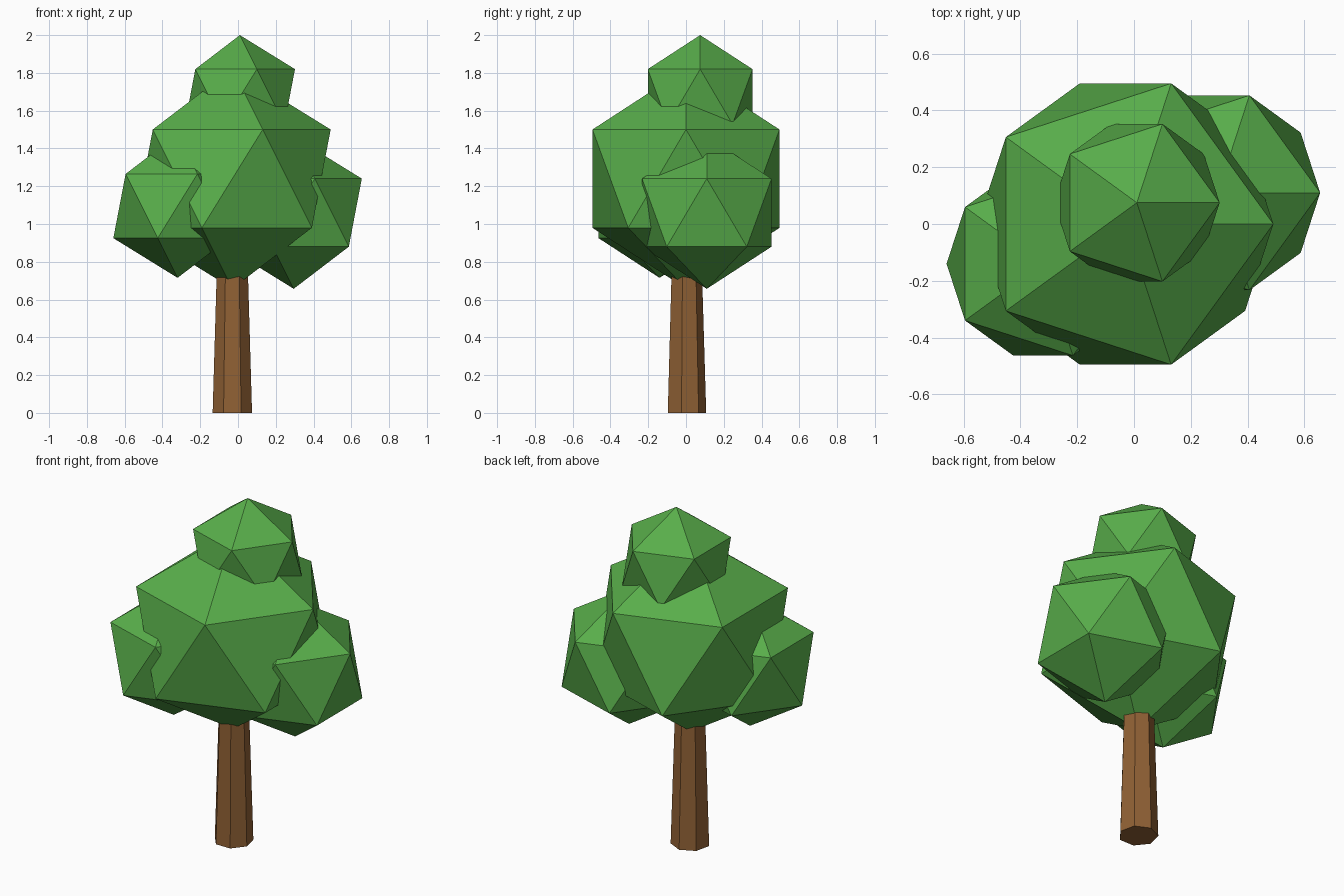
import bpy

cube = bpy.data.objects.get("Cube")
if cube:
    bpy.data.objects.remove(cube, do_unlink=True)


def make_material(name, rgb):
    mat = bpy.data.materials.new(name)
    mat.use_nodes = True
    color = (*rgb, 1.0)
    mat.diffuse_color = color
    for node in mat.node_tree.nodes:
        if node.type == 'BSDF_PRINCIPLED':
            node.inputs["Base Color"].default_value = color
            node.inputs["Roughness"].default_value = 0.9
    return mat


leaf_green = make_material("leaf_green", (0.098, 0.42, 0.069))
bark_brown = make_material("bark_brown", (0.28, 0.119, 0.035))


def finish(name, mat):
    obj = bpy.context.object
    obj.name = obj.data.name = name
    obj.data.materials.append(mat)


# Tapered seven-sided trunk, its top buried in the crown
height = 1.0
bpy.ops.mesh.primitive_cone_add(vertices=7, radius1=0.107, radius2=0.077,
                                depth=height, location=(-0.03, 0, height / 2))
finish("trunk", bark_brown)

# Faceted foliage clumps: name, radius, centre
clumps = [
    ("main_foliage", 0.582, (-0.03, 0, 1.24)),
    ("top_foliage", 0.326, (0.01, 0.075, 1.674)),
    ("right_foliage", 0.38, (-0.32, -0.14, 1.095)),
    ("left_foliage", 0.403, (0.295, 0.11, 1.06)),
]
for name, radius, centre in clumps:
    bpy.ops.mesh.primitive_ico_sphere_add(subdivisions=1, radius=radius, location=centre)
    finish(name, leaf_green)
